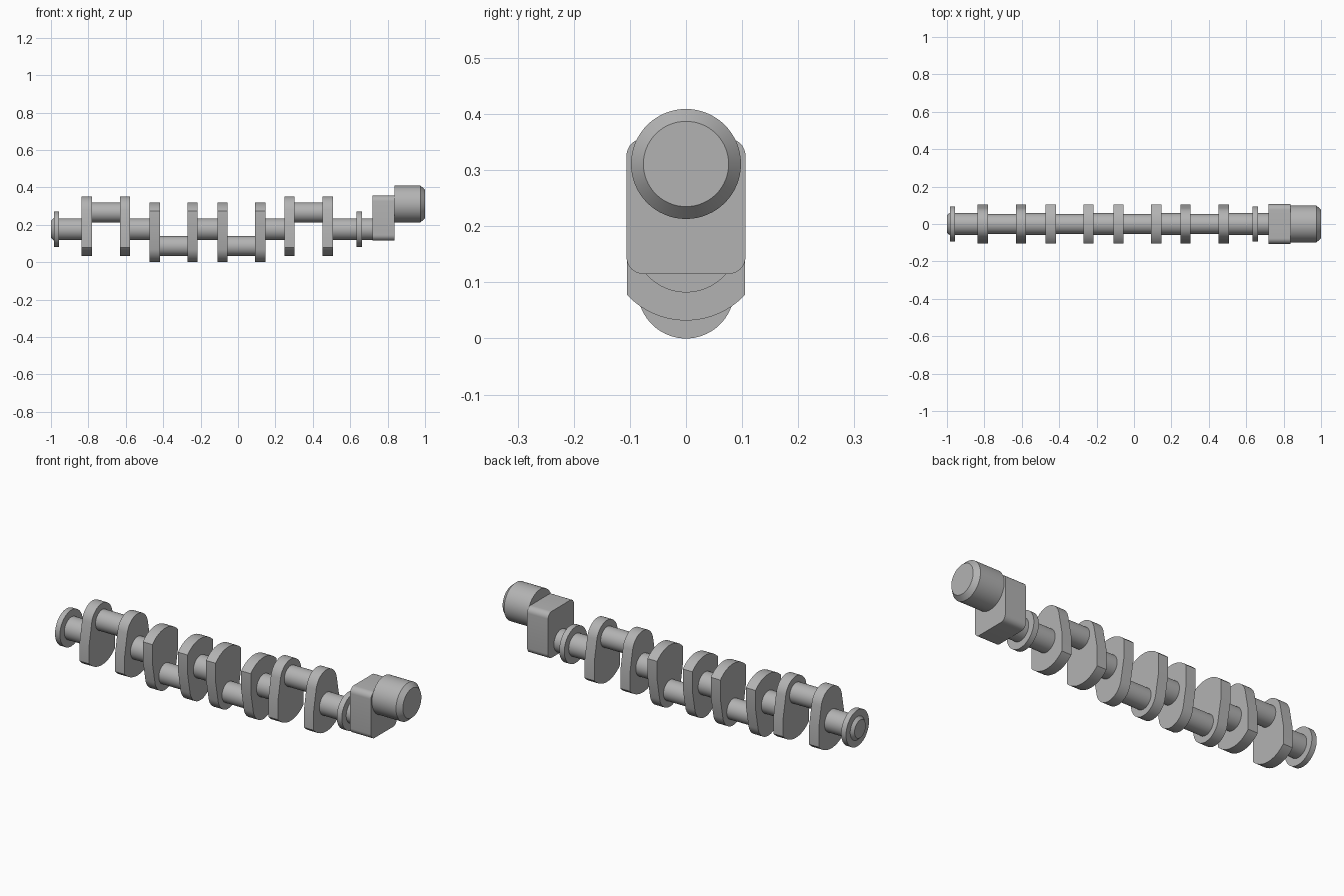
import bpy, bmesh, math

if "Cube" in bpy.data.objects:
    bpy.data.objects.remove(bpy.data.objects["Cube"])

AXIS = 0.176      # height of the main shaft axis
THROW = 0.09      # offset of the crank pins
STEPS = 64

steel = bpy.data.materials.new("steel grey")
steel.diffuse_color = (0.45, 0.45, 0.45, 1)
steel.use_nodes = True
steel.node_tree.nodes["Principled BSDF"].inputs["Base Color"].default_value = steel.diffuse_color


def loft(name, rings):
    """Skin a list of vertex rings and cap both ends."""
    bm = bmesh.new()
    loops = [[bm.verts.new(p) for p in ring] for ring in rings]
    n = len(loops[0])
    for a, b in zip(loops, loops[1:]):
        for i in range(n):
            j = (i + 1) % n
            bm.faces.new((a[i], a[j], b[j], b[i]))
    bm.faces.new(loops[0])
    bm.faces.new(loops[-1])
    bmesh.ops.recalc_face_normals(bm, faces=bm.faces)
    mesh = bpy.data.meshes.new(name)
    bm.to_mesh(mesh)
    bm.free()
    mesh.materials.append(steel)
    mesh.shade_smooth()
    mesh.set_sharp_from_angle(angle=math.radians(30))
    obj = bpy.data.objects.new(name, mesh)
    bpy.context.collection.objects.link(obj)
    return obj


def arc(cy, cz, r, a0, a1, n):
    return [(cy + r * math.cos(a0 + (a1 - a0) * i / n),
             cz + r * math.sin(a0 + (a1 - a0) * i / n)) for i in range(n + 1)]


def lathe(name, profile, z):
    """Round part along x from (x, radius) pairs."""
    loft(name, [[(x, y, h) for y, h in arc(0, z, r, 0, 2 * math.pi, STEPS)[:-1]]
                for x, r in profile])


def prism(name, outline, x0, x1):
    loft(name, [[(x, y, z) for y, z in outline] for x in (x0, x1)])


def web_outline(side):
    """Pin lobe, tapering cheeks and counterweight arc; side is +1 up, -1 down."""
    half, lobe, weight = 0.105, 0.086, 0.144
    t = math.acos(lobe / math.hypot(half, THROW)) - math.atan2(THROW, half)
    c = math.acos(half / weight)
    pts = arc(0, THROW, lobe, t, math.pi - t, 32) + [(-half, 0)]
    pts += arc(0, 0, weight, math.pi + c, 2 * math.pi - c, 28) + [(half, 0)]
    return [(y, AXIS + side * z) for y, z in pts]


# Crank throws: outer x of first web, outer x of second web, direction
throws = [(-0.836, -0.577, 1), (-0.473, -0.216, -1),
          (-0.11, 0.147, -1), (0.248, 0.508, 1)]
WEB = 0.055
for i, (x0, x1, side) in enumerate(throws, 1):
    outline = web_outline(side)
    prism(f"web_{i}_left", outline, x0, x0 + WEB)
    prism(f"web_{i}_right", outline, x1 - WEB, x1)
    lathe(f"crank_pin_{i}", [(x0 + WEB, 0.053), (x1 - WEB, 0.053)],
          AXIS + side * THROW)

# Main journals between the throws
ends = [-0.957] + [x for t in throws for x in t[:2]] + [0.718]
for i in range(0, len(ends), 2):
    lathe(f"main_journal_{i // 2 + 1}",
          [(ends[i], 0.058), (ends[i + 1], 0.058)], AXIS)

# Thin collars and the bevelled shaft end
lathe("left_collar", [(-0.985, 0.094), (-0.957, 0.094)], AXIS)
lathe("right_collar", [(0.633, 0.094), (0.662, 0.094)], AXIS)
lathe("shaft_end", [(-1.0, 0.046), (-0.985, 0.06)], AXIS)

# Rounded drive block
R, Y, Z0, Z1 = 0.03, 0.106, 0.115, 0.356
block = []
for k, (cy, cz) in enumerate([(Y - R, Z1 - R), (R - Y, Z1 - R),
                              (R - Y, Z0 + R), (Y - R, Z0 + R)]):
    block += arc(cy, cz, R, k * math.pi / 2, (k + 1) * math.pi / 2, 8)
prism("drive_block", block, 0.718, 0.838)

# Offset drive head with a bevelled end
lathe("drive_head", [(0.838, 0.098), (0.976, 0.098), (1.0, 0.076)], 0.311)
